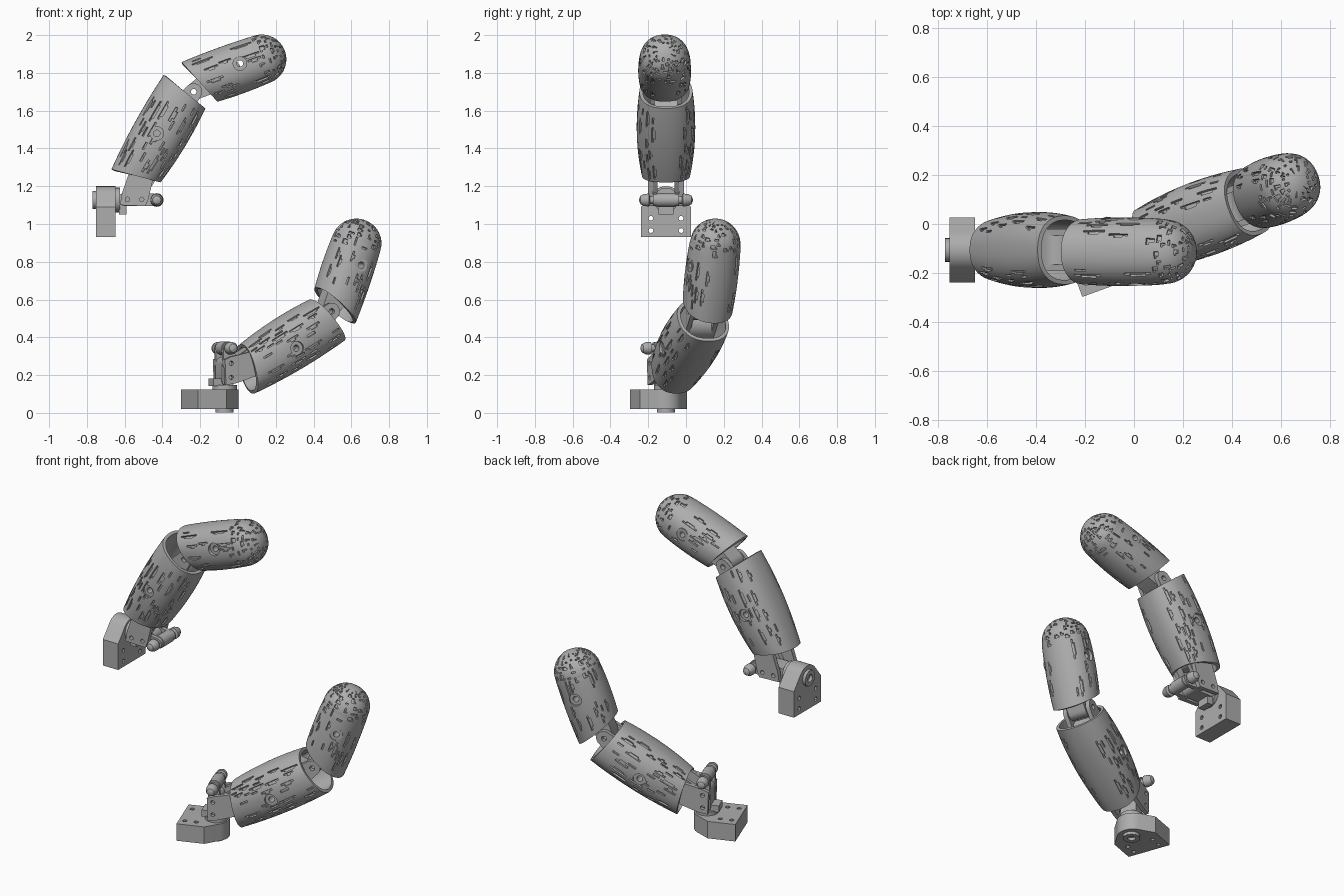
import bpy, bmesh, math, random
from mathutils import Vector, Matrix

random.seed(4)
if "Cube" in bpy.data.objects:
    bpy.data.objects.remove(bpy.data.objects["Cube"])

grey = bpy.data.materials.new("plain grey")
grey.use_nodes = True
grey.diffuse_color = (0.42, 0.42, 0.42, 1)
grey.node_tree.nodes["Principled BSDF"].inputs["Base Color"].default_value = grey.diffuse_color

ORIGIN = Vector((-0.70, -0.106, 1.065))   # centre of the first mounting block
X, Y, Z = Vector((1, 0, 0)), Vector((0, 1, 0)), Vector((0, 0, 1))
parts = []


def spot(x, z, y=0):
    return Vector((x, y + ORIGIN.y, z)) - ORIGIN


def finish(name, bm, keep=True):
    bmesh.ops.recalc_face_normals(bm, faces=bm.faces)
    me = bpy.data.meshes.new(name)
    bm.to_mesh(me)
    bm.free()
    me.materials.append(grey)
    me.shade_smooth()
    me.set_sharp_from_angle(angle=math.radians(35))
    ob = bpy.data.objects.new(name, me)
    bpy.context.scene.collection.objects.link(ob)
    if keep:
        parts.append(ob)
    return ob


def cut(ob, cutters):
    """Subtract the cutters, bake the result and drop the helpers."""
    for c in cutters:
        c.hide_render = True
        mod = ob.modifiers.new("hole", 'BOOLEAN')
        mod.operation, mod.solver, mod.object = 'DIFFERENCE', 'EXACT', c
    dg = bpy.context.evaluated_depsgraph_get()
    me = bpy.data.meshes.new_from_object(ob.evaluated_get(dg))
    ob.modifiers.clear()
    ob.data = me
    me.shade_smooth()
    me.set_sharp_from_angle(angle=math.radians(35))
    for c in cutters:
        bpy.data.objects.remove(c)


def prism(name, pts, t0, t1, axis='y', keep=True):
    """Extrude an outline along y (outline in x,z) or x (outline in y,z)."""
    bm = bmesh.new()
    place = (lambda p, t: (p[0], t, p[1])) if axis == 'y' else (lambda p, t: (t, p[0], p[1]))
    lo, hi = ([bm.verts.new(place(p, t)) for p in pts] for t in (t0, t1))
    bm.faces.new(lo)
    bm.faces.new(hi)
    n = len(pts)
    for i in range(n):
        bm.faces.new((lo[i], lo[(i + 1) % n], hi[(i + 1) % n], hi[i]))
    return finish(name, bm, keep)


def arc(cx, cz, r, a0, a1, n):
    return [(cx + r * math.cos(a0 + (a1 - a0) * i / n), cz + r * math.sin(a0 + (a1 - a0) * i / n))
            for i in range(n + 1)]


def disc(x, z, r, n=24):
    return arc(x, z, r, 0, math.tau, n)[:-1]


def bar_outline(p, q, r0, r1):
    """Rounded link between two pivots."""
    a = math.atan2(q.z - p.z, q.x - p.x)
    h = math.pi / 2
    return arc(q.x, q.z, r1, a - h, a + h, 12) + arc(p.x, p.z, r0, a + h, a + 3 * h, 12)


def loft(name, c, d, w, rows, n=24, power=2.0, cyclic=False, pits=None, keep=True):
    """Rings (distance, tilt, radius across, radius sideways) along direction d."""
    bm = bmesh.new()
    v = d.cross(w)
    rings = []
    for s, tilt, rw, rv in rows:
        ring = []
        for j in range(n):
            a = math.tau * j / n
            cw, sv = (math.copysign(abs(f) ** (2 / power), f) for f in (math.cos(a), math.sin(a)))
            ring.append(bm.verts.new(c + d * (s + tilt * cw) + w * rw * cw + v * rv * sv))
        rings.append(ring)
    grid = []
    m = len(rings)
    for i in range(m if cyclic else m - 1):
        a, b = rings[i], rings[(i + 1) % m]
        grid.append([bm.faces.new((a[j], a[(j + 1) % n], b[(j + 1) % n], b[j])) for j in range(n)])
    if not cyclic:
        bm.faces.new(rings[0])
        bm.faces.new(rings[-1])
    bmesh.ops.recalc_face_normals(bm, faces=bm.faces)
    if pits:
        bmesh.ops.inset_region(bm, faces=pits(grid, n), thickness=0.0015, depth=-0.009)
    return finish(name, bm, keep)


def bark(first, body_end, last, tries, dome_tries):
    """Pick long cracks on the body and blocky pits on the rounded end."""
    def choose(grid, n):
        taken, chosen = set(), []

        def add(cells):
            if any(c in taken for c in cells):
                return
            chosen.extend(grid[i][j] for i, j in cells)
            taken.update((i + a, (j + b) % n) for i, j in cells for a in (-1, 0, 1) for b in (-1, 0, 1))

        for _ in range(tries):
            length = random.randint(4, 11)
            i = random.randint(first, body_end - length)
            j = random.randrange(n)
            if abs(math.cos(math.tau * j / n)) > 0.9:
                continue
            cells = [(i + k, j) for k in range(length)]
            if length > 5:
                cells += [(i + k, (j + 1) % n) for k in range(2, length - 2)]
            add(cells)
        for _ in range(dome_tries):
            i, j = random.randint(body_end - 6, last - 4), random.randrange(n)
            a, b = random.randint(1, 3), random.randint(2, 4)
            add([(i + k, (j + l) % n) for k in range(a) for l in range(b)
                 if k == 0 or l < b - 1])
        return chosen
    return choose


def screw(shell, name, x, z, half):
    """Recessed screw bush running through a shell."""
    p = spot(x, z)
    cut(shell, [prism("cutter", disc(p.x, p.z, 0.036), -0.3, 0.3, keep=False)])
    loft(name, p, Y, X, [(-half, 0, 0.037, 0.037), (half, 0, 0.037, 0.037),
                         (half, 0, 0.017, 0.017), (-half, 0, 0.017, 0.017)], cyclic=True)


# Mounting block with screw holes and a back boss
side, top, r, hub = 0.132, 0.025, 0.09, 0.062
outline = [(-side, -0.135), (side, -0.135), (side, top)] + \
    arc(0, 0.045, r, math.radians(40), math.radians(140), 16) + [(-side, top)]
block = prism("mounting_block", outline, -0.052, 0.052, 'x')
cut(block, [prism("cutter", disc(y, z, 0.013, 8), -0.2, 0.2, 'x', False)
            for y in (-0.08, 0.08) for z in (-0.1, -0.035)])
loft("back_boss", Vector((-0.07, 0, hub)), X, Z,
     [(0, 0, 0.048, 0.048), (0.03, 0, 0.048, 0.048), (0.03, 0, 0.022, 0.022), (0, 0, 0.022, 0.022)],
     cyclic=True)
prism("swivel_disc", disc(0, hub, 0.065, 32), 0.05, 0.075, 'x')

# Knuckle: swivel body, fork plates, cross pin
knuckle, pivot, pin = spot(-0.60, 1.13), spot(-0.51, 1.13), spot(-0.43, 1.127)
inside = spot(-0.50, 1.32)
body = prism("knuckle_body", bar_outline(knuckle, pivot, 0.035, 0.035), -0.05, 0.05)
stop = spot(-0.61, 1.08)
prism("knuckle_stop", [(stop.x + a, stop.z + b) for a, b in
                       ((-0.02, -0.03), (0.02, -0.03), (0.02, 0.03), (-0.02, 0.03))], -0.04, 0.04)
for sign, word in ((-1, "right"), (1, "left")):
    lo, hi = sorted((sign * 0.07, sign * 0.095))
    plate = prism(word + "_fork_plate", [
        (knuckle.x - 0.025, knuckle.z - 0.03), (pivot.x + 0.02, pivot.z - 0.035),
        (pivot.x + 0.035, pivot.z), (inside.x + 0.07, inside.z), (inside.x - 0.06, inside.z),
        (knuckle.x - 0.015, knuckle.z + 0.03)], lo, hi)
    cut(plate, [prism("cutter", disc(p.x, p.z, 0.012, 12), -0.3, 0.3, keep=False)
                for p in (knuckle + X * 0.015, pivot)])
    lo, hi = sorted((sign * 0.045, sign * 0.07))
    prism(word + "_pin_arm", bar_outline(pivot, pin, 0.035, 0.032), lo, hi)
    prism(word + "_drive_link", bar_outline(spot(-0.53, 1.13), spot(-0.43, 1.29), 0.025, 0.025), lo, hi)
half_pin = [(0, 0.036), (0.05, 0.036), (0.055, 0.02), (0.085, 0.02), (0.09, 0.034),
            (0.115, 0.032), (0.135, 0.022), (0.142, 0.006)]
loft("cross_pin", pin, Y, X, [(-y, 0, q, q) for y, q in reversed(half_pin)] +
     [(y, 0, q, q) for y, q in half_pin[1:]])

# Lower finger shell: bulged open tube with slanted ends
tilt = math.radians(60)
d = Vector((math.cos(tilt), 0, math.sin(tilt)))
w = Vector((-d.z, 0, d.x))
steps, thick = 50, 0.018


def tube_row(t, inset):
    bulge = 4 * t * (1 - t)
    return (-0.26 + 0.515 * t, -0.035 + 0.057 * t,
            0.13 + 0.01 * t + 0.012 * bulge - inset, 0.127 + 0.013 * t + 0.021 * bulge - inset)


rows = [tube_row(i / steps, 0) for i in range(steps + 1)]
rows += [tube_row(1 - i / 8, thick) for i in range(9)]
lower = loft("lower_shell", spot(-0.41, 1.48), d, w, rows, 96, 2.3, True,
             bark(1, steps - 1, steps, 230, 0))
screw(lower, "lower_screw", -0.43, 1.48, 0.138)
joint = spot(-0.235, 1.70)
prism("lower_core", bar_outline(inside, spot(-0.31, 1.60), 0.06, 0.07), -0.07, 0.07)

# Middle joint: two outer lugs and a tongue
for sign, word in ((-1, "right"), (1, "left")):
    lo, hi = sorted((sign * 0.06, sign * 0.085))
    lug = prism(word + "_joint_lug", bar_outline(spot(-0.33, 1.58), joint, 0.07, 0.045), lo, hi)
    cut(lug, [prism("cutter", disc(joint.x, joint.z, 0.015, 16), -0.3, 0.3, keep=False)])
tongue = prism("joint_tongue", bar_outline(joint, spot(-0.06, 1.80), 0.045, 0.08), -0.055, 0.055)
cut(tongue, [prism("cutter", disc(joint.x, joint.z, 0.015, 16), -0.3, 0.3, keep=False)])

# Fingertip shell: slanted opening, rounded end
tilt = math.radians(20)
d = Vector((math.cos(tilt), 0, math.sin(tilt)))
w = Vector((-d.z, 0, d.x))


def tip_rows(steps, dome, inset):
    out = []
    for i in range(steps):
        t = i / steps
        bulge = 4 * t * (1 - t)
        out.append((-0.35 * (1 - t), -0.053 * (1 - t),
                    0.131 + 0.005 * bulge - inset, 0.133 + 0.007 * bulge - inset))
    for i in range(dome + 1):
        a = min(math.pi / 2 * i / dome, 1.55)
        out.append(((0.131 - inset) * math.sin(a), 0) + ((0.131 - inset) * math.cos(a),) * 2)
    return out


inner = tip_rows(6, 8, thick)[::-1]
outer = tip_rows(34, 22, 0)
start = len(inner)
tip = loft("fingertip_shell", spot(0.125, 1.872, -0.007), d, w, inner + outer, 96, 2.15, False,
           bark(start + 1, start + 36, start + 54, 70, 330))
screw(tip, "fingertip_screw", 0.01, 1.85, 0.128)

# Place the first finger and a second one turned to lie on its block
turn = math.radians(20)
c, s = math.cos(turn), math.sin(turn)
second = Matrix.Translation((-0.129, -0.127, 0.0725)) @ Matrix(
    ((0, s, c, 0), (0, -c, s, 0), (1, 0, 0, 0), (0, 0, 0, 1)))
for ob in parts:
    twin = ob.copy()
    twin.name = "second_" + ob.name
    bpy.context.scene.collection.objects.link(twin)
    twin.matrix_world = second
    ob.matrix_world = Matrix.Translation(ORIGIN)
